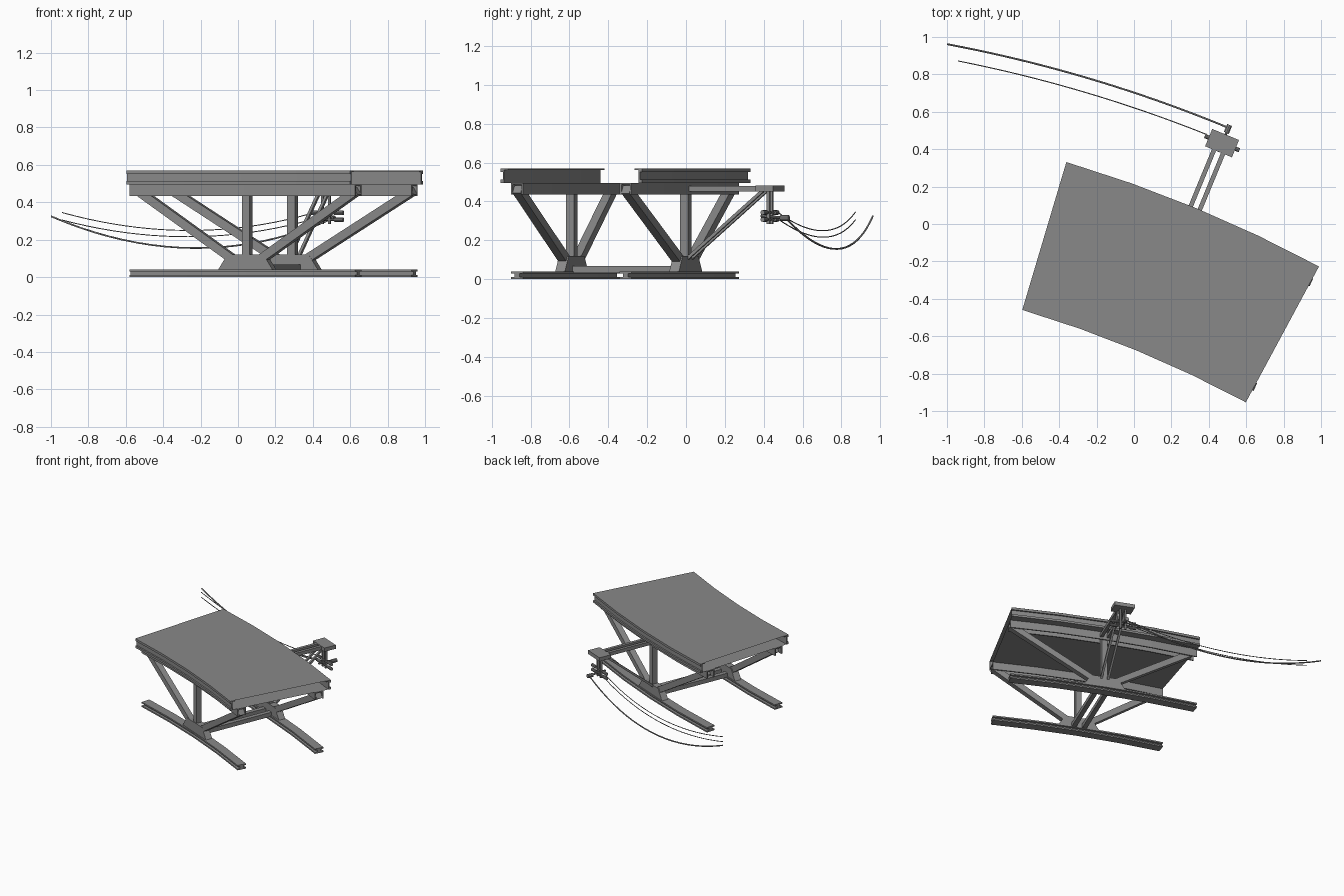
import bpy, bmesh, math
from mathutils import Vector, Matrix

cube = bpy.data.objects.get("Cube")
if cube:
    bpy.data.objects.remove(cube, do_unlink=True)

steel = bpy.data.materials.new("steel_grey")
steel.use_nodes = True
GREY = (0.25, 0.25, 0.25, 1)
steel.diffuse_color = GREY
steel.node_tree.nodes["Principled BSDF"].inputs["Base Color"].default_value = GREY

# Everything follows concentric arcs about one distant centre
CENTRE = Vector((-2.41, -6.54, 0))
A0, A1 = math.radians(73.4), math.radians(61.7)
AM = (A0 + A1) / 2
R_IN, R_OUT = 6.345, 7.17
R_FRONT, R_REAR = R_IN + 0.095, R_OUT - 0.095
RAD = Vector((math.cos(AM), math.sin(AM), 0))
TAN = Vector((RAD.y, -RAD.x, 0))


def polar(r, a, z):
    return CENTRE + Vector((r * math.cos(a), r * math.sin(a), z))


def local(r, t, z):
    """Point on the middle radius, moved sideways by t."""
    return CENTRE + RAD * r + TAN * t + Vector((0, 0, z))


def finish(bm, name, fix=True):
    if fix:
        bmesh.ops.recalc_face_normals(bm, faces=bm.faces)
    mesh = bpy.data.meshes.new(name)
    bm.to_mesh(mesh)
    bm.free()
    mesh.materials.append(steel)
    ob = bpy.data.objects.new(name, mesh)
    bpy.context.collection.objects.link(ob)
    return ob


def sweep(name, profile, a0=A0, a1=A1, steps=4, closed=True):
    """Carry an (r, z) profile along the arc."""
    bm = bmesh.new()
    rings = [[bm.verts.new(polar(r, a0 + (a1 - a0) * i / steps, z)) for r, z in profile]
             for i in range(steps + 1)]
    n = len(profile)
    for p, q in zip(rings, rings[1:]):
        for k in range(n if closed else n - 1):
            bm.faces.new((p[k], q[k], q[(k + 1) % n], p[(k + 1) % n]))
    if closed:
        bm.faces.new(rings[0])
        bm.faces.new(rings[-1])
    return finish(bm, name, closed)


def bar(name, p, q, w, h, ref=Vector((0, 0, 1))):
    """Square bar from p to q."""
    d = (q - p).normalized()
    side = d.cross(ref).normalized()
    up = side.cross(d)
    m = Matrix((side * w, d * (q - p).length, up * h)).transposed().to_4x4()
    bm = bmesh.new()
    bmesh.ops.create_cube(bm, size=1, matrix=Matrix.Translation((p + q) / 2) @ m)
    return finish(bm, name)


def rod(name, p, q, radius, sides=10):
    rot = (q - p).to_track_quat('Z', 'Y').to_matrix().to_4x4()
    bm = bmesh.new()
    bmesh.ops.create_cone(bm, cap_ends=True, segments=sides, radius1=radius, radius2=radius,
                          depth=(q - p).length, matrix=Matrix.Translation((p + q) / 2) @ rot)
    return finish(bm, name)


def i_beam(r, half, web, z0, z1, flange):
    right = [(half, z0), (half, z0 + flange), (web, z0 + flange),
             (web, z1 - flange), (half, z1 - flange), (half, z1)]
    return [(r + x, z) for x, z in right] + [(r - x, z) for x, z in reversed(right)]


def wire(name, r, a0, a1, z0, z1, sag, radius):
    cu = bpy.data.curves.new(name, 'CURVE')
    cu.dimensions = '3D'
    cu.bevel_depth = radius
    cu.bevel_resolution = 1
    sp = cu.splines.new('POLY')
    n = 20
    sp.points.add(n)
    for i in range(n + 1):
        t = i / n
        z = z0 + (z1 - z0) * t - 4 * sag * t * (1 - t)
        sp.points[i].co = (*polar(r, math.radians(a0 + (a1 - a0) * t), z), 1)
    cu.materials.append(steel)
    bpy.context.collection.objects.link(bpy.data.objects.new(name, cu))


# Deck sheets, upper and lower
for name, z in (("deck_top", 0.571), ("deck_bottom", 0.498)):
    sweep(name, [(R_IN, z), (R_OUT, z)], closed=False)

# Edge rails: channels open to the outside with an inner top lip
for name, r, s in (("front_edge_rail", R_IN, 1), ("rear_edge_rail", R_OUT, -1)):
    shape = [(0, 0.496), (0, 0.513), (0.012, 0.513), (0.012, 0.552), (0, 0.552), (0, 0.57),
             (0.042, 0.57), (0.042, 0.563), (0.02, 0.563), (0.02, 0.496)]
    sweep(name, [(r + s * x, z) for x, z in shape])

# Two matching trusses
for side, r in (("front", R_FRONT), ("rear", R_REAR)):
    h, w = 0.035, 0.025
    sweep(side + "_girder", [(r - h, 0.435), (r - h, 0.496), (r + h, 0.496), (r + h, 0.435),
                             (r + w, 0.435), (r + w, 0.486), (r - w, 0.486), (r - w, 0.435)])
    sweep(side + "_foot_rail", i_beam(r, h, 0.015, 0, 0.04, 0.011))
    bar(side + "_column", local(r, 0, 0.04), local(r, 0, 0.49), 0.044, 0.044, TAN)
    for word, a, t in (("right", A0 - 0.006, -0.05), ("left", A1 + 0.001, 0.05)):
        bar(f"{side}_{word}_strut", local(r, t, 0.075), polar(r, a, 0.462), 0.046, 0.046)
    # Gusset at the foot
    bm = bmesh.new()
    face = bm.faces.new([bm.verts.new(local(r - 0.027, t, z)) for t, z in
                         ((-0.157, 0.04), (0.157, 0.04), (0.105, 0.12), (-0.105, 0.12))])
    ext = bmesh.ops.extrude_face_region(bm, geom=[face])["geom"]
    bmesh.ops.translate(bm, vec=RAD * 0.054,
                        verts=[v for v in ext if isinstance(v, bmesh.types.BMVert)])
    finish(bm, side + "_gusset")

# Paired parts: foot ties, bracket arms, braces, hangers
R_BOX = R_REAR + 0.469
for word, s in (("right", -1), ("left", 1)):
    bar(word + "_foot_tie", local(R_FRONT, s * 0.04, 0.05), local(R_REAR, s * 0.04, 0.05), 0.035, 0.034)
    bar(word + "_bracket_arm", local(R_REAR, s * 0.026, 0.466), local(R_BOX, s * 0.026, 0.466), 0.024, 0.028)
    bar(word + "_brace", local(R_REAR, s * 0.026, 0.09), local(R_BOX - 0.03, s * 0.026, 0.455), 0.016, 0.016)
    bar(word + "_hanger", local(R_BOX, s * 0.02, 0.285), local(R_BOX, s * 0.02, 0.455), 0.016, 0.012, TAN)

bar("bracket_plate", local(R_BOX - 0.05, 0, 0.466), local(R_BOX + 0.05, 0, 0.466), 0.155, 0.03)

# Cross rods with insulators
for word, z in (("upper", 0.343), ("lower", 0.307)):
    rod(word + "_cross_rod", local(R_BOX, -0.1, z), local(R_BOX, 0.1, z), 0.006)
    for end, s in (("right", -1), ("left", 1)):
        rod(f"{word}_{end}_insulator", local(R_BOX, s * 0.05, z), local(R_BOX, s * 0.1, z), 0.012)
rod("radial_rod", local(R_BOX - 0.05, 0, 0.325), local(R_BOX + 0.093, 0, 0.315), 0.007)
rod("radial_insulator", local(R_BOX + 0.06, 0, 0.315), local(R_BOX + 0.105, 0, 0.315), 0.015)

# Hanging wires
wire("heavy_wire", 7.633, 67.6, 79.35, 0.31, 0.325, 0.162, 0.005)
wire("upper_wire", 7.556, 68.25, 78.78, 0.34, 0.345, 0.093, 0.0028)
wire("lower_wire", 7.556, 68.25, 78.78, 0.307, 0.305, 0.09, 0.0028)
